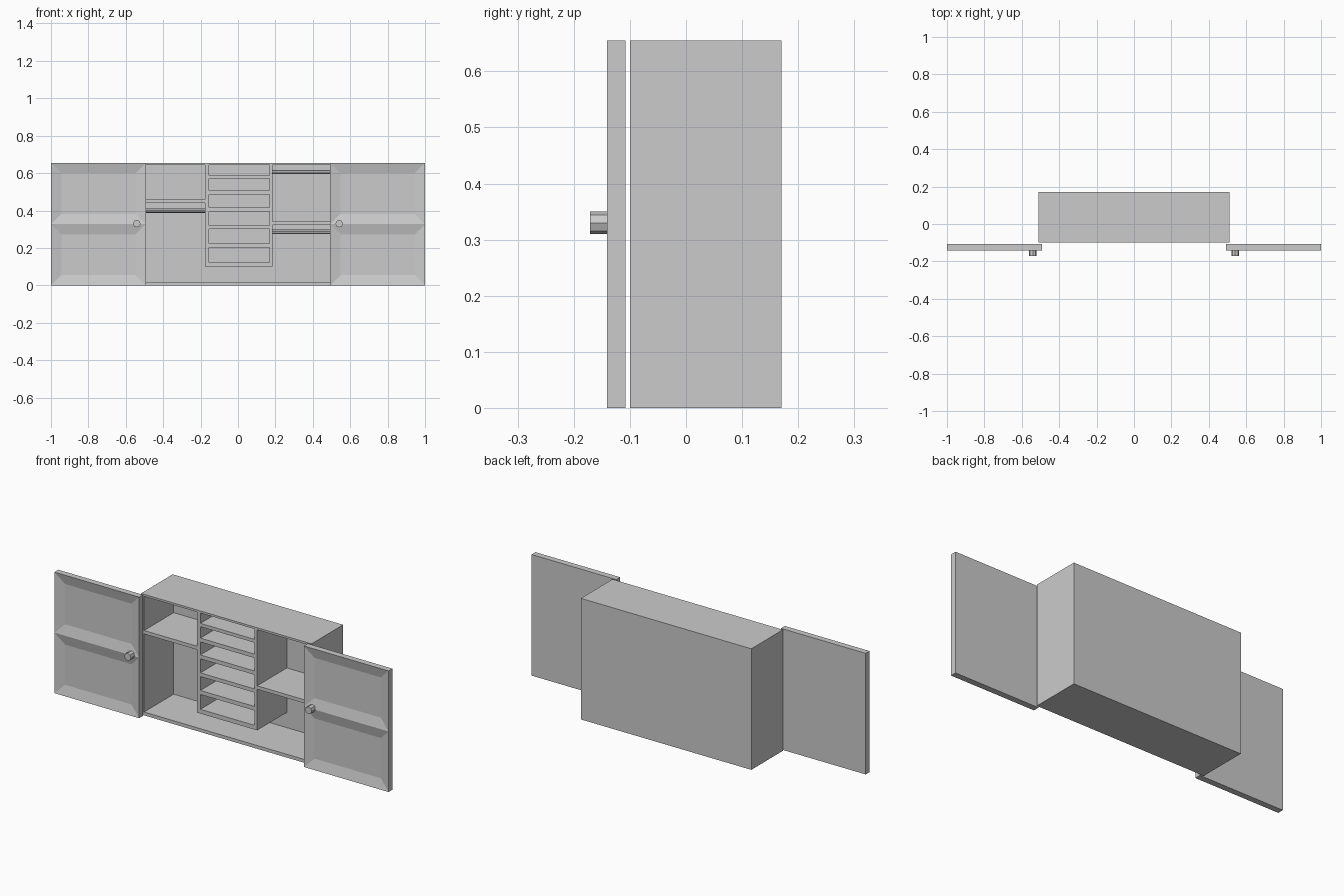
import bpy, bmesh, math
from mathutils import Vector, Matrix

if "Cube" in bpy.data.objects:
    bpy.data.objects.remove(bpy.data.objects["Cube"])

Z_TOP = 0.655
FRONT, BACK = -0.10, 0.17
INNER_BACK = 0.153
WALL_IN = 0.492
UNIT_L, UNIT_R = -0.176, 0.185


def finish(name, bm):
    bmesh.ops.recalc_face_normals(bm, faces=bm.faces)
    me = bpy.data.meshes.new(name)
    bm.to_mesh(me)
    bm.free()
    ob = bpy.data.objects.new(name, me)
    bpy.context.collection.objects.link(ob)
    return ob


def box_mesh(x0, x1, y0, y1, z0, z1):
    bm = bmesh.new()
    centre = Vector(((x0 + x1) / 2, (y0 + y1) / 2, (z0 + z1) / 2))
    size = Matrix.Diagonal((x1 - x0, y1 - y0, z1 - z0, 1))
    bmesh.ops.create_cube(bm, size=1, matrix=Matrix.Translation(centre) @ size)
    return bm


def box(name, *bounds):
    return finish(name, box_mesh(*bounds))


def cylinder(name, centre, radius, length, axis):
    bm = bmesh.new()
    turn = Matrix.Rotation(math.pi / 2, 4, 'Y' if axis == 'x' else 'X')
    bmesh.ops.create_cone(bm, cap_ends=True, segments=8, radius1=radius,
                          radius2=radius, depth=length,
                          matrix=Matrix.Translation(centre) @ turn)
    return finish(name, bm)


# Outer carcass panels
box("back_panel", -0.51, 0.51, INNER_BACK, BACK, 0, Z_TOP)
box("top_panel", -0.51, 0.51, FRONT, INNER_BACK, 0.644, Z_TOP)
box("floor_panel", -0.51, 0.51, FRONT, INNER_BACK, 0, 0.018)
for side, s in (("left", -1), ("right", 1)):
    xs = sorted((s * 0.51, s * WALL_IN))
    box(side + "_wall", *xs, FRONT, INNER_BACK, 0.018, 0.644)

# Central cubby unit
cell_l, cell_r = -0.155, 0.168
box("cubby_left_side", UNIT_L, cell_l, FRONT, INNER_BACK, 0.10, 0.644)
box("cubby_right_side", cell_r, UNIT_R, FRONT, INNER_BACK, 0.10, 0.644)
for i, (z0, z1) in enumerate([(0.10, 0.123), (0.203, 0.225), (0.30, 0.32),
                              (0.396, 0.417), (0.487, 0.508), (0.57, 0.588)]):
    box(f"cubby_shelf_{i + 1}", cell_l, cell_r, FRONT, INNER_BACK, z0, z1)

# Side shelves
box("left_shelf", -WALL_IN, UNIT_L, FRONT, INNER_BACK, 0.44, 0.459)
box("right_shelf", UNIT_R, WALL_IN, FRONT, INNER_BACK, 0.322, 0.341)

# Hanging rails
for name, x0, x1, z in (("left_rail", -WALL_IN, UNIT_L, 0.40),
                        ("right_upper_rail", UNIT_R, WALL_IN, 0.606),
                        ("right_lower_rail", UNIT_R, WALL_IN, 0.287)):
    cylinder(name, Vector(((x0 + x1) / 2, 0.035, z)), 0.012, x1 - x0, 'x')

# Sliding doors with two sunken panels each, and knobs
for side, s in (("left", -1), ("right", 1)):
    xs = sorted((s * 1.0, s * 0.493))
    bm = box_mesh(*xs, -0.141, -0.108, 0, Z_TOP)
    bmesh.ops.bisect_plane(bm, geom=bm.verts[:] + bm.edges[:] + bm.faces[:],
                           plane_co=(0, 0, Z_TOP / 2), plane_no=(0, 0, 1))
    bmesh.ops.recalc_face_normals(bm, faces=bm.faces)
    panels = [f for f in bm.faces if f.normal.y < -0.9]
    bmesh.ops.inset_individual(bm, faces=panels, thickness=0.055, depth=-0.013,
                               use_even_offset=True)
    finish(side + "_door", bm)
    cylinder(side + "_knob", Vector((s * 0.541, -0.15, 0.33)), 0.02, 0.042, 'y')
